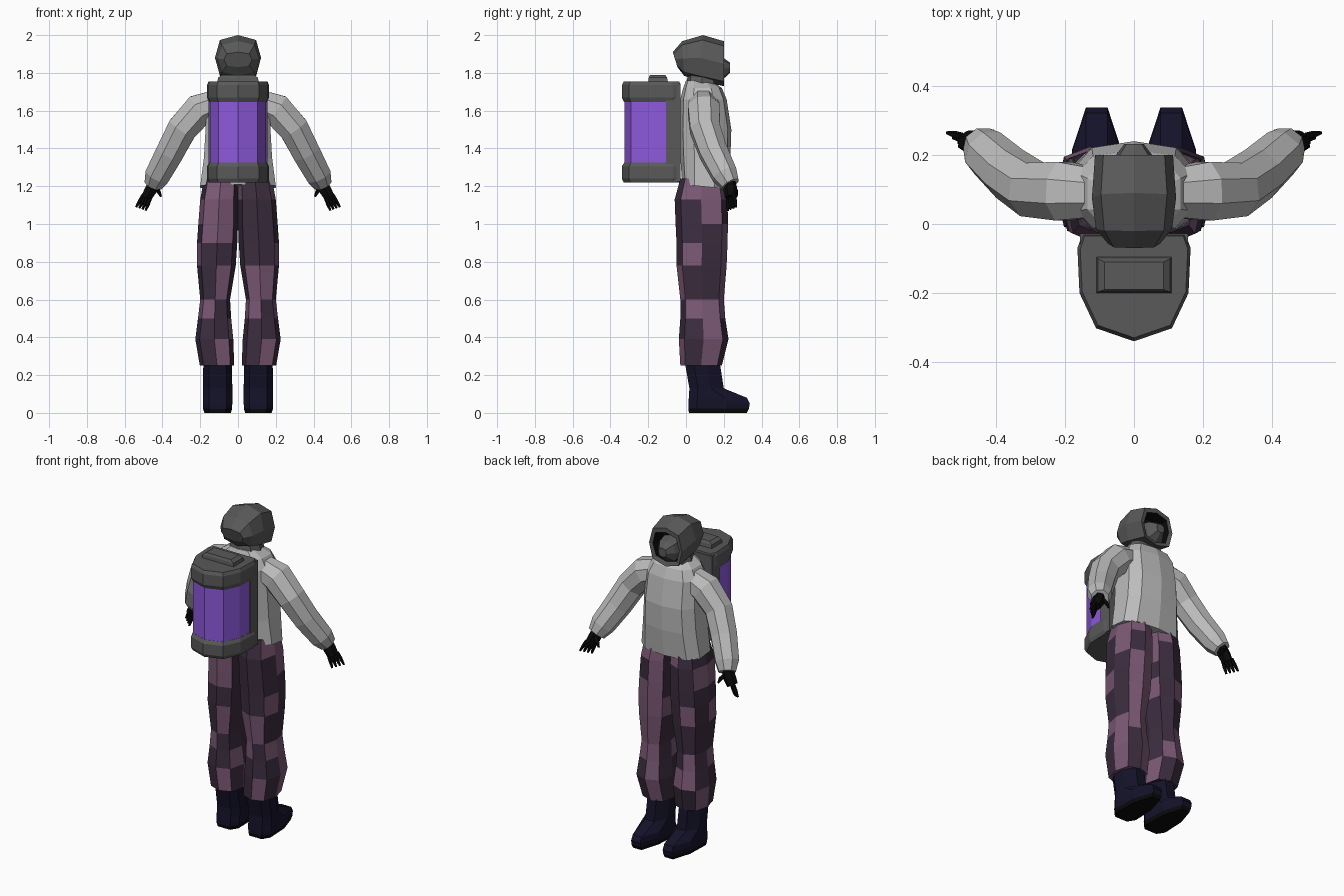
import bpy, bmesh, math, random
from mathutils import Vector

if "Cube" in bpy.data.objects:
    bpy.data.objects.remove(bpy.data.objects["Cube"])

random.seed(4)


def mat(name, r, g, b):
    m = bpy.data.materials.new(name)
    m.diffuse_color = (r, g, b, 1)
    m.use_nodes = True
    m.node_tree.nodes["Principled BSDF"].inputs["Base Color"].default_value = m.diffuse_color
    return m


JACKET = mat("jacket_grey", .50, .50, .50)
DARK = mat("dark_grey", .10, .10, .10)
BLACK = mat("black", .003, .003, .003)
NAVY = mat("navy", .007, .006, .022)
CAMO_A = mat("camo_dark", .045, .026, .05)
CAMO_B = mat("camo_light", .20, .10, .18)
GLASS = mat("violet_glass", .27, .10, .72)


def loft(name, rings, mats, pick=None, mirror=False):
    """Skin rings of equal point count, capping both ends."""
    me = bpy.data.meshes.new(name)
    bm = bmesh.new()
    vs = [[bm.verts.new(p) for p in r] for r in rings]
    n = len(vs[0])
    for i in range(len(vs) - 1):
        for j in range(n):
            k = (j + 1) % n
            f = bm.faces.new((vs[i][j], vs[i][k], vs[i + 1][k], vs[i + 1][j]))
            f.material_index = pick(i) if pick else 0
    bm.faces.new(vs[0])
    last = bm.faces.new(vs[-1])
    last.material_index = pick(len(vs)) if pick else 0
    bmesh.ops.recalc_face_normals(bm, faces=bm.faces)
    bm.to_mesh(me)
    bm.free()
    for m in mats:
        me.materials.append(m)
    ob = bpy.data.objects.new(name, me)
    bpy.context.collection.objects.link(ob)
    if mirror:
        ob.modifiers.new("mirror", 'MIRROR').use_mirror_merge = False
    return ob


def ring(a, b, w, cx=0, n=8, sq=.75):
    """Rounded ring from (y, z) point a to point b with half width w in x."""
    out = []
    for k in range(n):
        t = 2 * math.pi * k / n
        c, s = (math.copysign(abs(v) ** sq, v) for v in (math.cos(t), math.sin(t)))
        u = (1 - c) / 2
        out.append((cx + w * s, a[0] + (b[0] - a[0]) * u, a[1] + (b[1] - a[1]) * u))
    return out


def tube(name, path, mats, n=8, mirror=True):
    """Tapered tube through (x, y, z, radius) points."""
    pts = [Vector(p[:3]) for p in path]
    rings = []
    for i, p in enumerate(pts):
        d = (pts[min(i + 1, len(pts) - 1)] - pts[max(i - 1, 0)]).normalized()
        u = d.cross(Vector((0, 1, 0))).normalized()
        v = d.cross(u)
        r = path[i][3]
        rings.append([p + r * (u * math.cos(a) + v * math.sin(a))
                      for a in (2 * math.pi * (k + .5) / n for k in range(n))])
    return loft(name, rings, mats, mirror=mirror)


# Jacket body: (z front, z back, y front, y back, half width)
body = [(1.185, 1.21, .215, -.02, .207), (1.35, 1.35, .235, -.03, .187),
        (1.5, 1.5, .24, -.035, .178), (1.66, 1.66, .215, -.03, .172),
        (1.72, 1.72, .19, -.015, .14), (1.75, 1.76, .15, 0, .085)]
loft("jacket", [ring((yf, zf), (yb, zb), w, n=10, sq=.7) for zf, zb, yf, yb, w in body], [JACKET])

# Sleeves
tube("sleeve", [(.10, .09, 1.645, .075), (.205, .095, 1.605, .092), (.295, .10, 1.505, .085),
                (.36, .145, 1.38, .08), (.425, .205, 1.26, .072), (.447, .235, 1.21, .052)], [JACKET])

# Gloved hands
tube("palm", [(.44, .23, 1.235, .03), (.462, .235, 1.18, .037), (.485, .238, 1.14, .032)], [BLACK], 6)
for k, s in enumerate((-1.5, -.5, .5, 1.5)):
    b = Vector((.482, .238, 1.15)) + s * Vector((.012, .011, .005))
    t = Vector((.515, .243, 1.08)) + s * Vector((.017, .014, .006))
    tube(f"finger_{k + 1}", [(*b, .011), (*((b + t) / 2), .011), (*t, .006)], [BLACK], 5)
tube("thumb", [(.45, .25, 1.2, .014), (.42, .265, 1.17, .012), (.408, .268, 1.145, .006)], [BLACK], 5)

# Trouser legs: (z, y front, y back, inner x, outer x), random patch per face
leg = [(1.24, .20, -.03, 0, .18), (1.13, .22, -.06, 0, .20), (1.0, .222, -.055, 0, .21),
       (.9, .22, -.05, .004, .217), (.78, .215, -.05, .012, .217), (.6, .2, -.03, .042, .2),
       (.5, .208, -.03, .036, .212), (.39, .225, -.038, .025, .226), (.25, .19, -.03, .02, .202)]
for side, sx in (("left", -1), ("right", 1)):
    loft(f"trouser_leg_{side}",
         [ring((yf, z), (yb, z), (xo - xi) / 2, sx * (xo + xi) / 2) for z, yf, yb, xi, xo in leg],
         [CAMO_A, CAMO_B], lambda i: int(random.random() < .33))


# Boots and soles
def foot(z, y0, y1, w, cx=.108):
    half = [(.6 * w, y0), (w, y0 + .045), (.92 * w, y0 + .62 * (y1 - y0)), (.4 * w, y1)]
    return [(cx + x, y, z) for x, y in half] + [(cx - x, y, z) for x, y in reversed(half)]


loft("boot", [foot(.29, -.01, .175, .075), foot(.13, .018, .2, .078), foot(.08, .015, .322, .078),
              foot(.05, .012, .338, .078), foot(.02, .012, .332, .076)], [NAVY], mirror=True)
loft("sole", [foot(.022, .012, .333, .077), foot(0, .016, .322, .07)], [BLACK], mirror=True)

# Hood with a recessed dark opening
hood = [((-.07, 1.91), (-.045, 1.83), .075), ((-.02, 1.968), (-.01, 1.785), .11),
        ((.09, 2.0), (.06, 1.76), .122), ((.2, 1.968), (.2, 1.73), .113),
        ((.2, 1.94), (.19, 1.755), .09), ((.13, 1.93), (.13, 1.77), .08)]
loft("hood", [ring(a, b, w, sq=.7) for a, b, w in hood], [DARK, BLACK], lambda i: int(i >= 4))

# Face mask, neck
loft("mask", [ring((.12, 1.90), (.12, 1.76), .075), ((ring((.19, 1.885), (.185, 1.755), .062))),
              ring((.232, 1.855), (.232, 1.80), .028)], [DARK])
loft("neck", [ring((.17, 1.72), (-.005, 1.72), .105), ring((.16, 1.785), (.01, 1.785), .085)], [DARK])


# Tank pack: shared outline swept at several heights
def pack(z, s):
    half = [(.11, -.302), (.158, -.2), (.164, -.07), (.15, -.03)]
    pts = [(0, -.34)] + half + [(-x, y) for x, y in reversed(half)]
    return [(x * s, -.13 + (y + .13) * s, z) for x, y in pts]


loft("tank_base", [pack(1.22, .95), pack(1.24, 1), pack(1.305, 1), pack(1.325, .94)], [DARK])
loft("tank_lid", [pack(1.645, .94), pack(1.67, 1), pack(1.735, 1), pack(1.755, .95)], [DARK])
loft("tank_glass", [pack(1.31, .935), pack(1.66, .935)], [GLASS])


def rect(x, y0, y1, z):
    return [(-x, y0, z), (x, y0, z), (x, y1, z), (-x, y1, z)]


loft("tank_back_panel", [rect(.157, -.105, -.028, 1.225), rect(.157, -.105, -.028, 1.745)], [DARK])
loft("tank_handle", [rect(.11, -.2, -.095, 1.75), rect(.105, -.197, -.1, 1.775),
                     rect(.085, -.19, -.11, 1.79)], [DARK])
